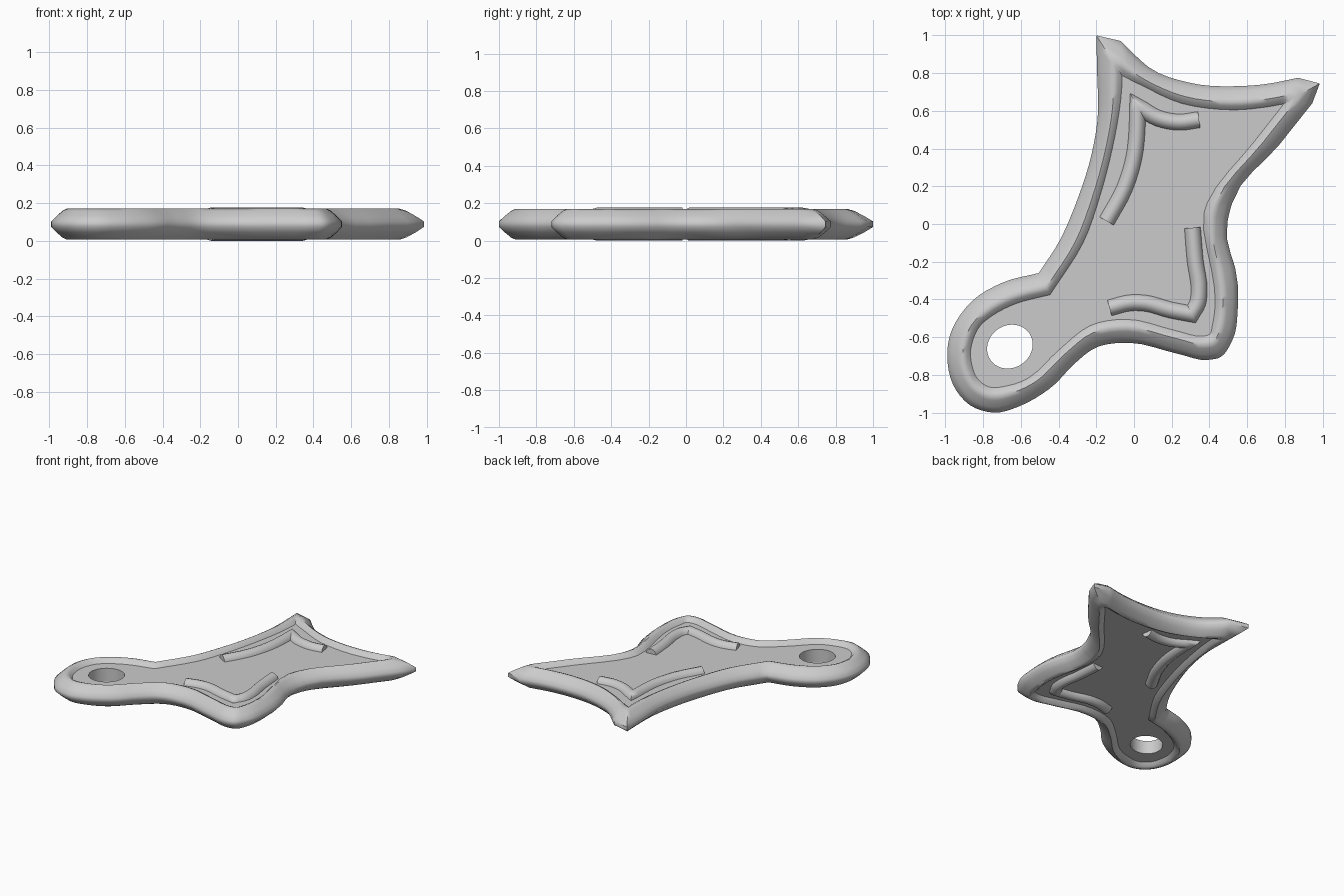
import bpy, bmesh, math
from mathutils import Vector

if "Cube" in bpy.data.objects:
    bpy.data.objects.remove(bpy.data.objects["Cube"])

ZC = 0.088          # mid height of the whole plate
PLATE_HALF = 0.05   # half thickness of the inner plate

grey = bpy.data.materials.new("plain_grey")
grey.diffuse_color = (0.6, 0.6, 0.6, 1)
grey.use_nodes = True
grey.node_tree.nodes["Principled BSDF"].inputs["Base Color"].default_value = grey.diffuse_color


def finish(bm, name, angle=50):
    me = bpy.data.meshes.new(name)
    bm.to_mesh(me)
    bm.free()
    me.materials.append(grey)
    ob = bpy.data.objects.new(name, me)
    bpy.context.collection.objects.link(ob)
    bpy.ops.object.select_all(action='DESELECT')
    ob.select_set(True)
    bpy.context.view_layer.objects.active = ob
    bpy.ops.object.shade_smooth_by_angle(angle=math.radians(angle))
    return ob


def smooth(rows, steps=4):
    """Smooth curve through the rows, spaced by chord length."""
    p = [Vector(r) for r in rows]
    n = len(p)
    h = [(p[i + 1] - p[i]).length for i in range(n - 1)]
    d = [(p[i + 1] - p[i]) / h[i] for i in range(n - 1)]
    m = [d[0]] + [(d[i - 1] * h[i] + d[i] * h[i - 1]) / (h[i - 1] + h[i])
                  for i in range(1, n - 1)] + [d[-1]]
    out = []
    for i in range(n - 1):
        k = steps if n > 2 else 1
        for s in range(k):
            t = s / k
            out.append(p[i] * (2*t**3 - 3*t**2 + 1) + m[i] * h[i] * (t**3 - 2*t**2 + t)
                       + p[i + 1] * (3*t**2 - 2*t**3) + m[i + 1] * h[i] * (t**3 - t**2))
    out.append(p[-1])
    return out


def loft(bm, pairs, profile, closed_path, closed_profile):
    """Sweep (side fraction, height) points between paired outer and inner points."""
    rings = []
    for x0, y0, x1, y1 in pairs:
        rings.append([bm.verts.new((x0 + (x1 - x0) * t, y0 + (y1 - y0) * t, ZC + z))
                      for t, z in profile])
    n, k = len(rings), len(profile)
    for i in range(n if closed_path else n - 1):
        a, b = rings[i], rings[(i + 1) % n]
        for j in range(k if closed_profile else k - 1):
            q = (j + 1) % k
            bm.faces.new((a[j], a[q], b[q], b[j]))
    if not closed_path:
        bm.faces.new(rings[0])
        bm.faces.new(rings[-1][::-1])
    bmesh.ops.recalc_face_normals(bm, faces=bm.faces)


# Outline rows: outer x, y and inner x, y of the rim
tip_a = (-.20, 1.0, -.065, .79)
tip_b = (.985, .745, .79, .635)
neck = (-.505, -.26, -.445, -.375)
top_edge = [(-.07, .97, -.06, .785), (.08, .83, .04, .735), (.29, .75, .25, .64),
            (.515, .73, .52, .605), (.72, .745, .70, .62), (.87, .775, .785, .635)]
right_edge = [(.945, .64, .785, .625), (.77, .42, .64, .44), (.52, .11, .39, .115),
              (.495, .01, .37, .05), (.55, -.32, .425, -.33), (.55, -.45, .43, -.42),
              (.52, -.62, .415, -.54), (.46, -.705, .40, -.585), (.395, -.72, .36, -.595),
              (.24, -.69, .22, -.565), (-.02, -.63, -.05, -.505), (-.19, -.65, -.235, -.54)]
loop_end = [(-.315, -.74, -.395, -.665), (-.45, -.875, -.55, -.81), (-.605, -.965, -.66, -.855),
            (-.745, -1.0, -.765, -.865), (-.87, -.96, -.83, -.82), (-.96, -.85, -.86, -.745),
            (-.99, -.70, -.865, -.66), (-.965, -.56, -.83, -.56), (-.86, -.41, -.75, -.485),
            (-.695, -.31, -.62, -.42), neck]
left_edge = [neck, (-.39, -.08, -.27, -.10), (-.30, .13, -.18, .15), (-.225, .37, -.115, .40),
             (-.19, .605, -.075, .62), (-.195, .79, -.063, .75), tip_a]
outline = []
for seg in ([tip_a, top_edge[0]], top_edge, [top_edge[-1], tip_b], [tip_b, right_edge[0]],
            right_edge + loop_end, left_edge):
    outline += smooth(seg)[:-1]

# Rim: rounded band, open where it meets the plate
half = [(0, .015), (.22, .043), (.48, .071), (.66, .082), (.83, .073), (1, PLATE_HALF)]
rim_profile = [(t, -z) for t, z in reversed(half)] + half
bm = bmesh.new()
loft(bm, outline, rim_profile, True, False)
finish(bm, "rim")

# Plate with an oval hole at the narrow end
bm = bmesh.new()
inner = []
for r in outline:
    v = Vector((r[2], r[3]))
    if all((v - w).length > .002 for w in inner):
        inner.append(v)
hole = []
for i in range(40):
    a = math.tau * i / 40
    u, w, tilt = .125 * math.cos(a), .112 * math.sin(a), math.radians(35)
    hole.append(Vector((-.658 + u * math.cos(tilt) - w * math.sin(tilt),
                        -.65 + u * math.sin(tilt) + w * math.cos(tilt))))
hole_rings = []
for side in (1, -1):
    edges = []
    for pts in (inner, hole):
        vs = [bm.verts.new((p.x, p.y, ZC + side * PLATE_HALF)) for p in pts]
        edges += [bm.edges.new((vs[i - 1], vs[i])) for i in range(len(vs))]
    hole_rings.append(vs)
    res = bmesh.ops.triangle_fill(bm, edges=edges, use_beauty=True, normal=(0, 0, side))
    for f in res['geom']:
        if isinstance(f, bmesh.types.BMFace):
            f.normal_update()
            if f.normal.z * side < 0:
                f.normal_flip()
a, b = hole_rings
for i in range(40):
    bm.faces.new((a[i - 1], a[i], b[i], b[i - 1]))
finish(bm, "plate_with_hole", 30)


# Raised angled ridges, showing on both faces of the plate
def ridge(name, legs, w=.045):
    pts = smooth(legs[0])[:-1] + smooth(legs[1])
    pairs = []
    for i, p in enumerate(pts):
        d0 = (p - pts[i - 1]).normalized() if i else (pts[1] - p).normalized()
        d1 = (pts[i + 1] - p).normalized() if i < len(pts) - 1 else d0
        n0, n1 = Vector((-d0.y, d0.x)), Vector((-d1.y, d1.x))
        mid = (n0 + n1).normalized()
        off = mid * w / max(mid.dot(n0), .55)
        pairs.append((*(p + off), *(p - off)))
    up = [(0, .045), (.1, .066), (.28, .082), (.5, .088), (.72, .082), (.9, .066), (1, .045)]
    bm = bmesh.new()
    loft(bm, pairs, up + [(t, -z) for t, z in reversed(up)], False, True)
    finish(bm, name)


ridge("upper_ridge", [[(-.145, .015), (-.05, .19), (.0, .355), (.017, .52), (.018, .625)],
                      [(.018, .625), (.13, .56), (.24, .54), (.345, .553)]])
ridge("lower_ridge", [[(.31, -.02), (.325, -.2), (.345, -.35), (.337, -.42), (.305, -.477)],
                      [(.305, -.477), (.19, -.455), (.06, -.42), (-.02, -.418), (-.13, -.445)]])
